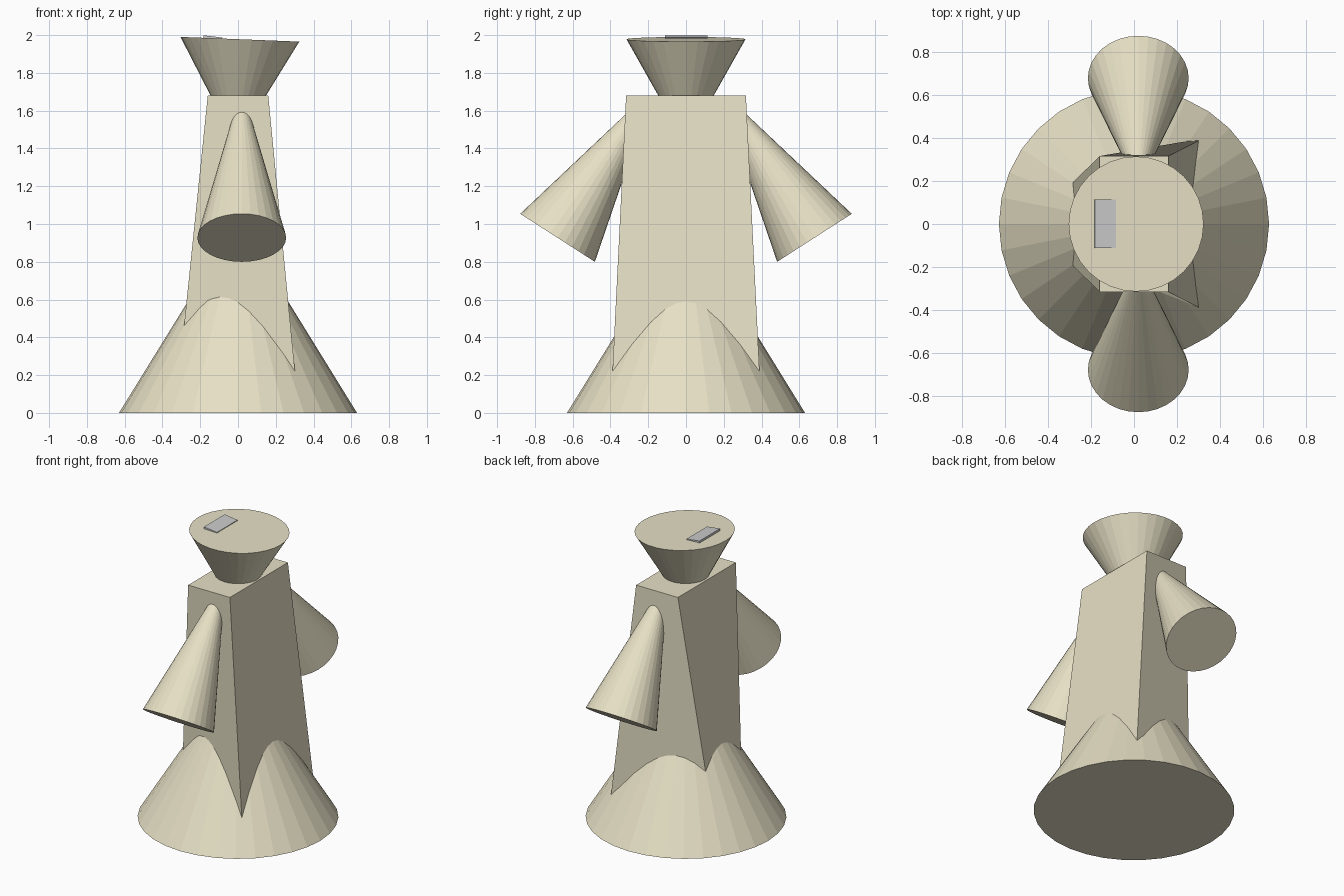
import bpy, bmesh
from math import radians
from mathutils import Vector

if "Cube" in bpy.data.objects:
    bpy.data.objects.remove(bpy.data.objects["Cube"])

tan = bpy.data.materials.new("tan")
tan.diffuse_color = (0.80, 0.75, 0.56, 1)
tan.use_nodes = True
tan.node_tree.nodes["Principled BSDF"].inputs["Base Color"].default_value = tan.diffuse_color


def cone(name, wide, tip, r_wide, r_tip=0.0):
    """Flat-shaded 32-sided cone from the wide end centre to the tip centre."""
    wide, tip = Vector(wide), Vector(tip)
    axis = tip - wide
    bpy.ops.mesh.primitive_cone_add(
        vertices=32, radius1=r_wide, radius2=r_tip, depth=axis.length,
        location=(wide + tip) / 2,
        rotation=axis.to_track_quat('Z', 'Y').to_euler())
    ob = bpy.context.object
    ob.name = name
    ob.data.materials.append(tan)
    return ob


# flared foot
cone("base", (0, 0, 0), (0, 0, 1.02), 0.63)

# tapered body: rectangular top, trapezoid bottom buried in the base
bottom = [(-0.331, -0.149), (0.321, -0.399), (0.321, 0.399), (-0.331, 0.149)]
top = [(-0.16, -0.317), (0.16, -0.317), (0.16, 0.317), (-0.16, 0.317)]
bm = bmesh.new()
lo = [bm.verts.new((x, y, 0.02)) for x, y in bottom]
hi = [bm.verts.new((x, y, 1.68)) for x, y in top]
bm.faces.new(lo[::-1])
bm.faces.new(hi)
for i in range(4):
    j = (i + 1) % 4
    bm.faces.new((lo[i], lo[j], hi[j], hi[i]))
mesh = bpy.data.meshes.new("body")
bm.to_mesh(mesh)
bm.free()
body = bpy.data.objects.new("body", mesh)
body.data.materials.append(tan)
bpy.context.collection.objects.link(body)

# head: upside-down cone, slightly tilted
cone("head", (0.01, 0, 1.978), (-0.012, 0, 1.42), 0.315)

# arms: one cone on each side, wide ends down and out
for side, label in ((-1, "front"), (1, "back")):
    cone(label + "_arm", (0.02, side * 0.68, 0.927),
         (0.02, side * 0.247, 1.60), 0.235, 0.037)

# small grey plate on top of the head
bpy.ops.mesh.primitive_cube_add(size=1, location=(-0.134, 0.001, 1.983),
                                rotation=(0, radians(7), 0))
plate = bpy.context.object
plate.name = "plate"
plate.scale = (0.1, 0.225, 0.02)
